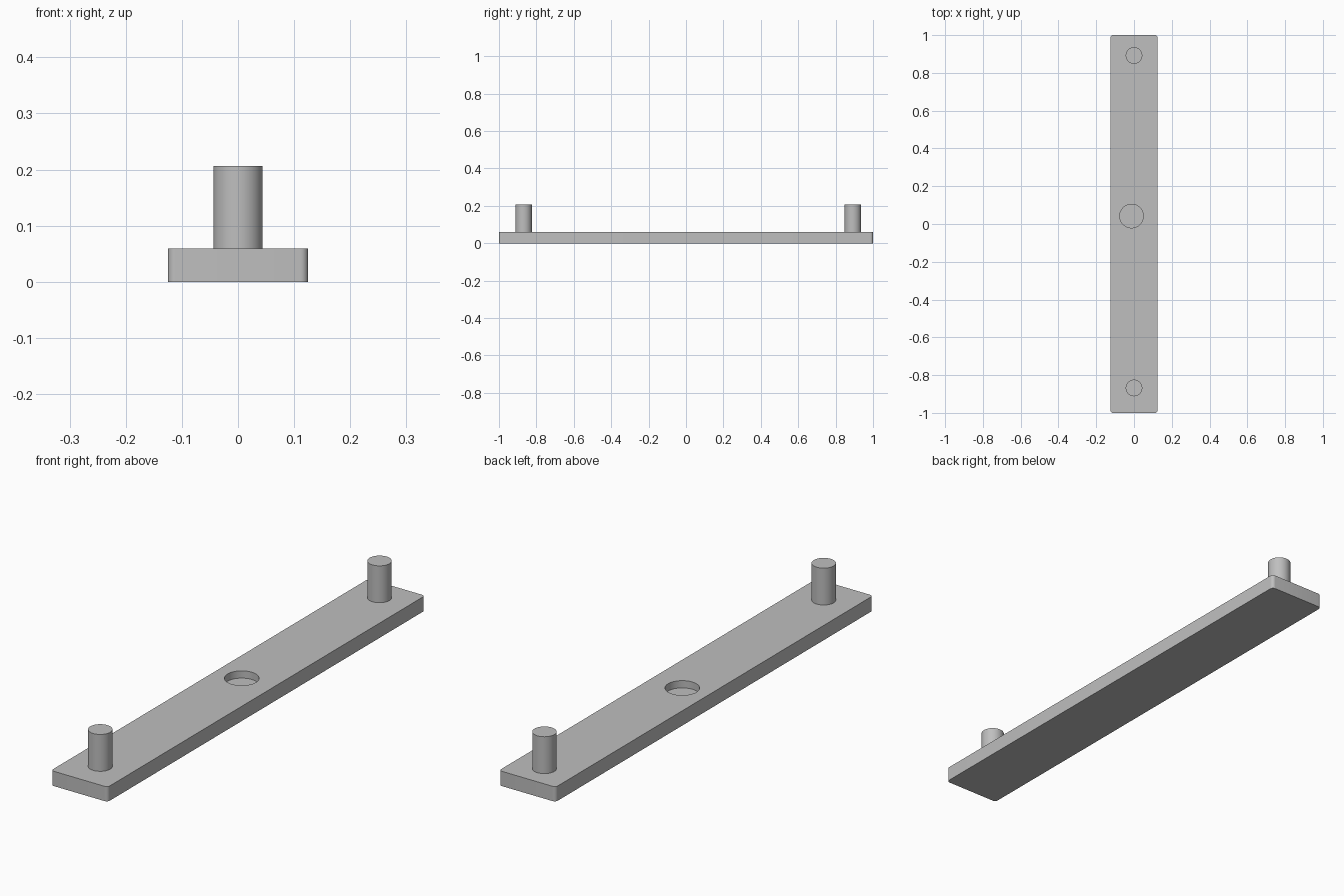
import bpy, math

if "Cube" in bpy.data.objects:
    bpy.data.objects.remove(bpy.data.objects["Cube"])

grey = bpy.data.materials.new("light_grey")
grey.diffuse_color = (0.52, 0.52, 0.52, 1)
grey.use_nodes = True
grey.node_tree.nodes["Principled BSDF"].inputs["Base Color"].default_value = grey.diffuse_color

WIDTH, LENGTH, THICK = 0.25, 2.0, 0.059
PIN_R, PIN_TOP = 0.044, 0.206


def cylinder(name, x, y, radius, z0, z1):
    bpy.ops.mesh.primitive_cylinder_add(vertices=64, radius=radius, depth=z1 - z0,
                                        location=(x, y, (z0 + z1) / 2))
    obj = bpy.context.object
    obj.name = name
    obj.data.materials.append(grey)
    return obj


def smooth(obj):
    bpy.ops.object.select_all(action='DESELECT')
    obj.select_set(True)
    bpy.context.view_layer.objects.active = obj
    bpy.ops.object.shade_smooth_by_angle(angle=math.radians(30))


# Base bar: rounded-corner outline extruded upwards
r = 0.014
verts = []
for i, (sx, sy) in enumerate([(1, 1), (-1, 1), (-1, -1), (1, -1)]):
    for k in range(9):
        a = math.radians(90 * i + 90 * k / 8)
        verts.append((sx * (WIDTH / 2 - r) + r * math.cos(a),
                      sy * (LENGTH / 2 - r) + r * math.sin(a)))
n = len(verts)
points = [(x, y, z) for z in (0, THICK) for x, y in verts]
faces = [tuple(reversed(range(n))), tuple(range(n, 2 * n))]
faces += [(i, (i + 1) % n, n + (i + 1) % n, n + i) for i in range(n)]
mesh = bpy.data.meshes.new("base_bar")
mesh.from_pydata(points, [], faces)
mesh.materials.append(grey)
bar = bpy.data.objects.new("base_bar", mesh)
bpy.context.collection.objects.link(bar)

# Shallow round pocket, slightly off centre
cutter = cylinder("pocket_cutter", -0.013, 0.042, 0.0625, 0.03, 0.1)
cutter.hide_render = True
cut = bar.modifiers.new("pocket", 'BOOLEAN')
cut.operation = 'DIFFERENCE'
cut.solver = 'EXACT'
cut.object = cutter
bpy.ops.object.select_all(action='DESELECT')
bar.select_set(True)
bpy.context.view_layer.objects.active = bar
bpy.ops.object.modifier_apply(modifier=cut.name)
bpy.data.objects.remove(cutter)
smooth(bar)

# Upright pins near both ends
for name, y in (("front_pin", -0.868), ("back_pin", 0.892)):
    smooth(cylinder(name, 0, y, PIN_R, THICK, PIN_TOP))
